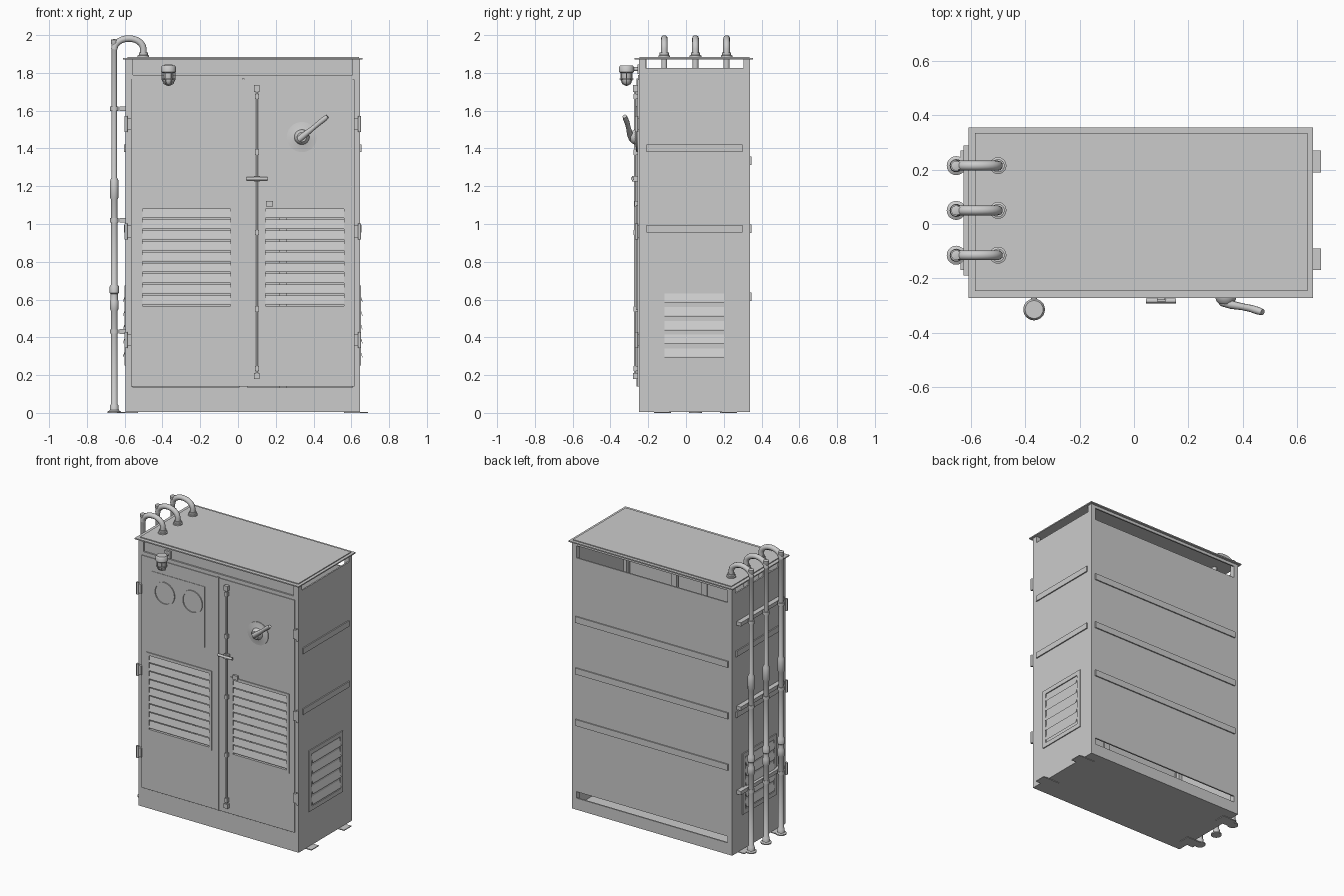
import bpy, bmesh, math
from mathutils import Matrix, Vector

if "Cube" in bpy.data.objects:
    bpy.data.objects.remove(bpy.data.objects["Cube"])


def finish(name, bm, mat=None, smooth=False):
    bmesh.ops.recalc_face_normals(bm, faces=bm.faces)
    me = bpy.data.meshes.new(name)
    bm.to_mesh(me)
    bm.free()
    ob = bpy.data.objects.new(name, me)
    bpy.context.collection.objects.link(ob)
    if mat:
        me.transform(mat)
    if smooth:
        bpy.ops.object.select_all(action='DESELECT')
        ob.select_set(True)
        bpy.context.view_layer.objects.active = ob
        bpy.ops.object.shade_smooth_by_angle(angle=math.radians(40))
    return ob


def add_box(bm, x0, x1, y0, y1, z0, z1):
    m = Matrix.Translation(((x0 + x1) / 2, (y0 + y1) / 2, (z0 + z1) / 2)) @ \
        Matrix.Diagonal((x1 - x0, y1 - y0, z1 - z0, 1))
    bmesh.ops.create_cube(bm, size=1, matrix=m)


def boxes(name, *dims, mat=None):
    bm = bmesh.new()
    for d in dims:
        add_box(bm, *d)
    return finish(name, bm, mat)


def lathe(name, profile, loc, axis='Z', seg=24):
    """Revolve (radius, height) points; axis 'Y' points the height to the front."""
    bm = bmesh.new()
    vs = [bm.verts.new((r, 0, h)) for r, h in profile]
    es = [bm.edges.new(p) for p in zip(vs, vs[1:])]
    bmesh.ops.spin(bm, geom=vs + es, cent=(0, 0, 0), axis=(0, 0, 1),
                   angle=2 * math.pi, steps=seg)
    bmesh.ops.remove_doubles(bm, verts=bm.verts, dist=1e-5)
    m = Matrix.Translation(loc)
    if axis == 'Y':
        m = m @ Matrix.Rotation(math.pi / 2, 4, 'X')
    return finish(name, bm, m, True)


def tube(name, pts, r, radii=None, cyclic=False):
    cu = bpy.data.curves.new(name, 'CURVE')
    cu.dimensions = '3D'
    cu.bevel_depth = r
    cu.bevel_resolution = 3
    cu.use_fill_caps = True
    sp = cu.splines.new('POLY')
    sp.points.add(len(pts) - 1)
    for i, p in enumerate(pts):
        sp.points[i].co = (*p, 1)
        sp.points[i].radius = radii[i] if radii else 1
    sp.use_cyclic_u = cyclic
    sp.use_smooth = True
    ob = bpy.data.objects.new(name, cu)
    bpy.context.collection.objects.link(ob)
    bpy.ops.object.select_all(action='DESELECT')
    ob.select_set(True)
    bpy.context.view_layer.objects.active = ob
    bpy.ops.object.convert(target='MESH')
    bpy.ops.object.shade_smooth_by_angle(angle=math.radians(50))
    return ob


def cut(ob, *dims):
    cutter = boxes("cutter", dims)
    cutter.hide_render = True
    mod = ob.modifiers.new("cut", 'BOOLEAN')
    mod.operation = 'DIFFERENCE'
    mod.object = cutter
    bpy.context.view_layer.objects.active = ob
    bpy.ops.object.modifier_apply(modifier="cut")
    bpy.data.objects.remove(cutter)


def louver(name, mat, w, h, n, border, depth):
    """Framed vent facing local -y, with n sloped slats."""
    a, b, t = w / 2, h / 2, 0.007
    boxes(name + "_frame", (-a, a, -t, 0, b - border, b), (-a, a, -t, 0, -b, border - b),
          (-a, border - a, -t, 0, border - b, b - border),
          (a - border, a, -t, 0, border - b, b - border), mat=mat)
    bm = bmesh.new()
    pitch = (h - 2 * border) / n
    for i in range(n):
        z = border - b + i * pitch
        sec = [(0.004, z + pitch), (-depth, z + 0.25 * pitch), (-depth, z + 0.15 * pitch),
               (0.006, z + 0.9 * pitch)]
        ends = [[bm.verts.new((s * (a - border), y, zz)) for y, zz in sec] for s in (-1, 1)]
        for e in ends:
            bm.faces.new(e)
        for k in range(4):
            q = (k + 1) % 4
            bm.faces.new((ends[0][k], ends[0][q], ends[1][q], ends[1][k]))
    finish(name + "_slats", bm, mat)


X0, X1, Y0, Y1 = -0.595, 0.645, -0.25, 0.34

# Cabinet shell with open ventilation gaps below the roof and at the back
boxes("floor", (X0, X1, Y0, Y1, 0.004, 0.012))
boxes("side_walls", (X0, X0 + 0.01, Y0, Y1, 0.004, 1.825), (X1 - 0.01, X1, Y0, Y1, 0.004, 1.825))
boxes("corner_posts", *[(x, x + 0.035, y, y + 0.035, 0.012, 1.872)
                        for x in (X0, X1 - 0.035) for y in (Y0 + 0.001, Y1 - 0.035)])
boxes("back_wall", (X0, X1, Y1 - 0.01, Y1, 0.13, 1.765), (X0, X1, Y1 - 0.01, Y1, 0.004, 0.085),
      (X0, X1, Y1 - 0.01, Y1, 1.85, 1.872))
boxes("front_frame", (X0, -0.555, Y0, Y0 + 0.01, 0.13, 1.872),
      (0.605, X1, Y0, Y0 + 0.01, 0.13, 1.872), (X0, X1, Y0, Y0 + 0.01, 0.004, 0.135),
      (-0.555, 0.605, Y0 + 0.008, Y0 + 0.015, 1.75, 1.872),
      (0.005, 0.05, Y0 + 0.002, Y0 + 0.012, 0.13, 1.78))
boxes("front_header_lip", (-0.56, 0.605, Y0 - 0.003, Y0 + 0.01, 1.765, 1.79))
boxes("inner_post", (0.22, 0.26, Y0 + 0.016, Y0 + 0.04, 0.012, 1.872))
boxes("roof", (-0.61, 0.66, -0.272, 0.356, 1.87, 1.878), (-0.585, 0.64, -0.247, 0.335, 1.878, 1.884))
boxes("feet", *[(0.56, 0.688, y, y + 0.08, 0, 0.006) for y in (-0.17, 0.19)],
      *[(-0.64, -0.53, y, y + 0.08, 0, 0.006) for y in (-0.17, 0.19)])

# Stiffening ribs on the back and sides
boxes("back_ribs", *[(X0 + 0.03, X1 - 0.03, Y1, Y1 + 0.008, z - 0.022, z + 0.022)
                     for z in (1.335, 0.975, 0.615)])
boxes("side_ribs", *[(x, x + 0.008, -0.21, 0.3, z - 0.02, z + 0.02)
                     for x in (X0 - 0.008, X1) for z in (1.4, 0.975)])

# Doors, with the vent openings cut through
left_door = boxes("left_door", (-0.567, 0.02, -0.258, -0.247, 0.14, 1.765))
cut(left_door, -0.505, -0.04, -0.3, -0.2, 0.565, 1.08)
right_door = boxes("right_door", (0.034, 0.617, -0.258, -0.247, 0.14, 1.765))
cut(right_door, 0.145, 0.56, -0.3, -0.2, 0.565, 1.08)
boxes("door_overlap_strip", (0.02, 0.034, -0.262, -0.25, 0.14, 1.77))

# Louvered vents on the doors and both sides
for name, xa, xb in (("left_door_vent", -0.525, -0.02), ("right_door_vent", 0.125, 0.58)):
    louver(name, Matrix.Translation(((xa + xb) / 2, -0.257, 0.8225)), xb - xa, 0.555, 9, 0.02, 0.005)
for name, x, ang in (("right_side_vent", X1, 90), ("left_side_vent", X0, -90)):
    louver(name, Matrix.Translation((x, 0.043, 0.4625)) @ Matrix.Rotation(math.radians(ang), 4, 'Z'),
           0.375, 0.425, 5, 0.03, 0.014)

# Gauge panel with two round windows
boxes("gauge_panel", (-0.485, -0.075, -0.261, -0.257, 1.25, 1.675))
for i, x in enumerate((-0.385, -0.17)):
    lathe(f"gauge_{i + 1}", [(0, 0), (0.07, 0), (0.07, 0.007), (0.08, 0.007), (0.08, -0.003)],
          (x, -0.261, 1.545), 'Y', 32)

# Hinges
for z in (1.53, 0.96, 0.385):
    for s, x in (("left", -0.585), ("right", 0.635)):
        d = 1 if s == "left" else -1
        lathe(f"{s}_hinge_pin", [(0, -0.042), (0.009, -0.042), (0.009, 0.042), (0, 0.042)],
              (x - d * 0.008, -0.262, z), seg=12)
        xa, xb = sorted((x, x + d * 0.022))
        boxes(f"{s}_hinge_leaf", (xa, xb, -0.266, -0.25, z - 0.032, z + 0.032))

# Locking rod with guides, end blocks and cross handle
tube("lock_rod", [(0.1, -0.27, 0.19), (0.1, -0.27, 1.72)], 0.006)
boxes("lock_rod_ends", (0.085, 0.115, -0.28, -0.256, 1.70, 1.735),
      (0.085, 0.115, -0.28, -0.256, 0.18, 0.21))
boxes("lock_rod_guides", *[(0.09, 0.11, -0.279, -0.256, z - 0.014, z + 0.014)
                           for z in (1.675, 1.38, 0.955, 0.55, 0.235)])
tube("lock_handle", [(0.045, -0.283, 1.24), (0.155, -0.283, 1.24)], 0.009)
boxes("lock_handle_hub", (0.085, 0.117, -0.285, -0.256, 1.225, 1.255))
boxes("padlock_tab", (0.147, 0.185, -0.272, -0.257, 1.093, 1.122))

# Rotary switch with a curved lever
lathe("switch_plate", [(0, 0.014), (0.03, 0.014), (0.045, 0.009), (0.08, 0.005), (0.08, 0)],
      (0.338, -0.258, 1.46), 'Y', 32)
lathe("switch_hub", [(0, 0.036), (0.025, 0.036), (0.033, 0.028), (0.04, 0.012), (0.04, 0)],
      (0.338, -0.258, 1.46), 'Y')
tube("switch_lever", [(0.325, -0.285, 1.45), (0.36, -0.298, 1.478), (0.4, -0.305, 1.51),
                      (0.43, -0.311, 1.535), (0.458, -0.32, 1.557), (0.474, -0.325, 1.57)],
     0.014, [1.3, 1.1, 0.9, 0.95, 1, 0.8])

# Caged warning lamp on its arm
L = Vector((-0.368, -0.315, 1.73))
lathe("lamp_cap", [(0, 0.11), (0.033, 0.11), (0.04, 0.1), (0.04, 0.075), (0.034, 0.07), (0, 0.07)], L)
lathe("lamp_glass", [(0.027, 0.072), (0.027, 0.03), (0.02, 0.013), (0.01, 0.006), (0, 0.005)], L)
for i in range(3):
    a = i * math.pi / 3
    tube("lamp_cage_bar", [L + Vector((r * math.cos(a), r * math.sin(a), h)) for r, h in
                           ((-0.034, 0.075), (-0.034, 0.035), (-0.024, 0.012), (0, 0.002),
                            (0.024, 0.012), (0.034, 0.035), (0.034, 0.075))], 0.0025)
tube("lamp_cage_ring", [L + Vector((0.034 * math.cos(t * math.pi / 12), 0.034 * math.sin(t * math.pi / 12), 0.038))
                        for t in range(24)], 0.0025, cyclic=True)
tube("lamp_arm", [L + Vector((0, 0, 0.09)), L + Vector((0, 0.075, 0.09))], 0.011)
boxes("lamp_mount", (-0.39, -0.346, -0.256, -0.24, 1.795, 1.845))

# Three cable conduits running up the left side and into the roof
PX = -0.655
for i, y in enumerate((-0.115, 0.05, 0.215)):
    n = f"conduit_{i + 1}"
    lathe(n + "_pipe", [(0, 0), (0.035, 0), (0.035, 0.008), (0.024, 0.014), (0.022, 0.04), (0.018, 0.045),
                        (0.018, 0.54), (0.023, 0.55), (0.023, 0.59), (0.019, 0.6), (0.019, 0.63),
                        (0.024, 0.635), (0.024, 0.67), (0.017, 0.68), (0.017, 1.13),
                        (0.022, 1.14), (0.022, 1.23), (0.015, 1.245), (0.015, 1.95),
                        (0.018, 1.955), (0.018, 1.975), (0, 1.98)], (PX, y, 0), seg=20)
    arch = [(PX + 0.077 * (1 - math.cos(t)), y, 1.925 + 0.057 * math.sin(t))
            for t in [k * math.pi / 14 for k in range(15)]]
    tube(n + "_arch", arch + [(-0.501, y, 1.88)], 0.018)
    tube(n + "_stub", [(-0.501, y, 1.88), (-0.501, y, 1.68)], 0.016)
    lathe(n + "_roof_flange", [(0, 0.025), (0.024, 0.025), (0.024, 0.012), (0.031, 0.01), (0.031, 0)],
          (-0.501, y, 1.882))
    # Clamps holding the conduit to the rails
    for z in (1.61, 1.02, 0.43):
        lathe(n + "_clamp", [(0.012, -0.011), (0.022, -0.011), (0.022, 0.011), (0.012, 0.011)],
              (PX, y, z), seg=16)

# Horizontal rails carrying the conduits
boxes("conduit_rails", *[(-0.628, X0, -0.19, 0.29, z - 0.013, z + 0.013) for z in (1.61, 1.02, 0.43)])
